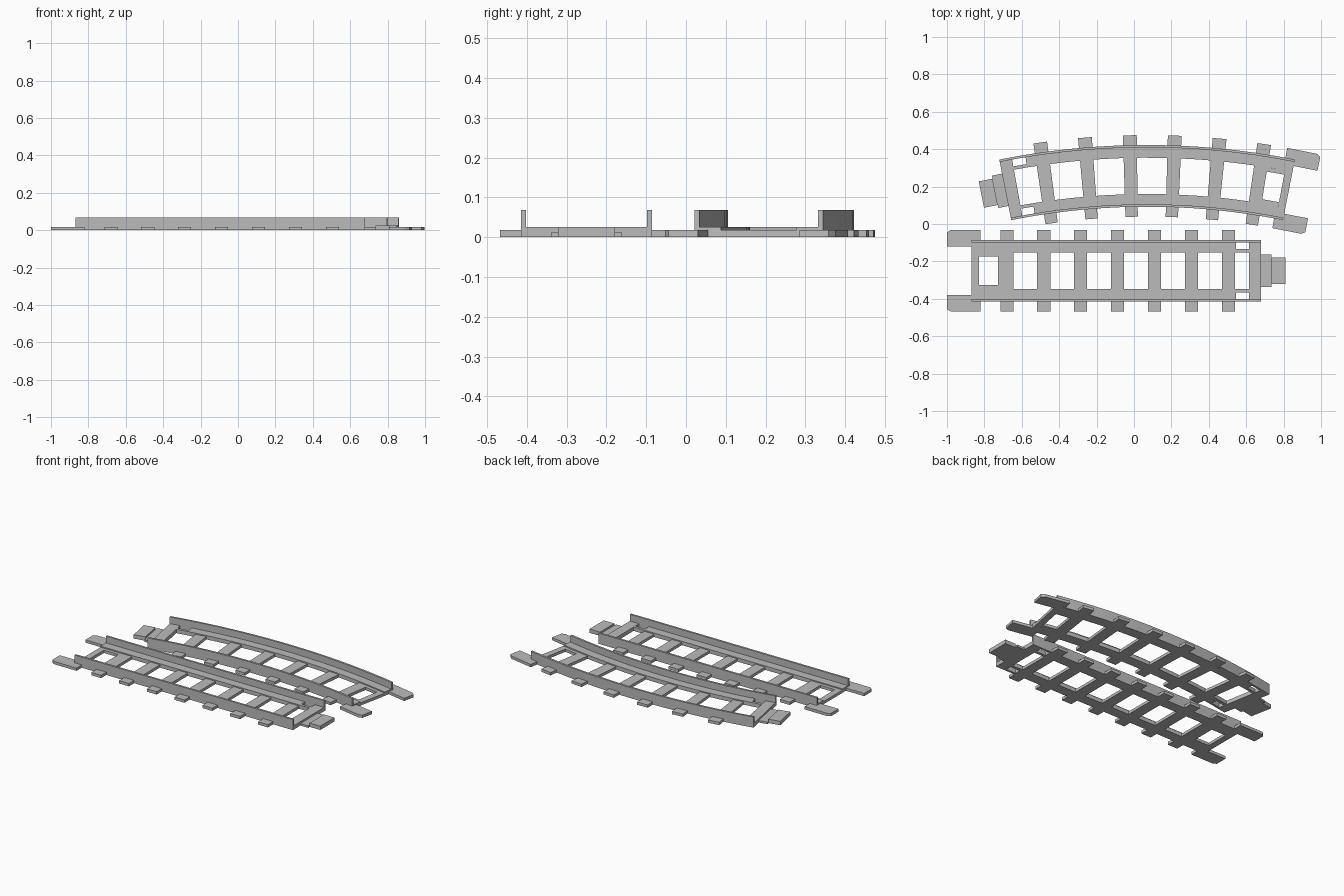
import bpy, bmesh, math

cube = bpy.data.objects.get("Cube")
if cube:
    bpy.data.objects.remove(cube, do_unlink=True)

grey = bpy.data.materials.new("track grey")
grey.use_nodes = True
colour = (0.5, 0.5, 0.5, 1)
grey.diffuse_color = colour
grey.node_tree.nodes["Principled BSDF"].inputs["Base Color"].default_value = colour

BASE, WALL, TIE = 0.025, 0.068, 0.018   # heights
INNER, OUTER, THICK = 0.097, 0.165, 0.013   # rail distances from centre line


def straight_map(u, v):
    return u - 0.87, v - 0.25


RADIUS, HALF = 3.8875, math.radians(11.25)
CURVE_LEN = 2 * HALF * RADIUS


def curved_map(u, v):
    # Follow the arc, then run straight past either end
    on = min(max(u, 0), CURVE_LEN)
    a, extra = HALF - on / RADIUS, u - on
    r = RADIUS + v
    return (0.07 + r * math.sin(a) - extra * math.cos(a),
            -3.63 + r * math.cos(a) + extra * math.sin(a))


def slab(name, outline, z0, z1, place):
    """Extrude an outline in track coordinates, splitting long edges to bend."""
    points = []
    for (u0, v0), (u1, v1) in zip(outline, outline[1:] + outline[:1]):
        n = max(1, round(abs(u1 - u0) / 0.1))
        points += [(u0 + (u1 - u0) * i / n, v0 + (v1 - v0) * i / n) for i in range(n)]
    bm = bmesh.new()
    low = [bm.verts.new((*place(u, v), z0)) for u, v in points]
    high = [bm.verts.new((*place(u, v), z1)) for u, v in points]
    bm.faces.new(low)
    bm.faces.new(high)
    for i in range(len(low)):
        j = (i + 1) % len(low)
        bm.faces.new((low[i], low[j], high[j], high[i]))
    bmesh.ops.recalc_face_normals(bm, faces=bm.faces)
    mesh = bpy.data.meshes.new(name)
    bm.to_mesh(mesh)
    bm.free()
    mesh.materials.append(grey)
    obj = bpy.data.objects.new(name, mesh)
    bpy.context.collection.objects.link(obj)


def box(name, u0, u1, v0, v1, z0, z1, place):
    slab(name, [(u0, v0), (u1, v0), (u1, v1), (u0, v1)], z0, z1, place)


def track(label, length, ties, place):
    for s, side in ((-1, "right"), (1, "left")):
        tag = f"{label}_{side}_"
        # Rail flange, upright wall and the strip beside the socket hole
        box(tag + "rail_flange", 0, length - 0.135, s * INNER, s * (OUTER - THICK), 0, BASE, place)
        box(tag + "rail_wall", 0, length, s * (OUTER - THICK), s * OUTER, 0, WALL, place)
        box(tag + "socket_strip", length - 0.135, length - 0.065,
            s * INNER, s * 0.115, 0, BASE, place)
        # Locking tongue with a chamfered tip, stepping round the rail
        slab(tag + "tongue", [(-0.13, s * 0.13), (0, s * 0.13), (0, s * OUTER),
                              (0.05, s * OUTER), (0.05, s * 0.218), (-0.11, s * 0.218),
                              (-0.13, s * 0.205)], 0, TIE, place)
        # Sides of the windowed end plate
        box(tag + "end_plate_side", 0.04, 0.143, s * 0.075, s * INNER, 0, TIE, place)
    # Crossbeams of both ends
    box(label + "_end_plate_outer", 0, 0.04, -INNER, INNER, 0, TIE, place)
    box(label + "_end_plate_inner", 0.143, ties[0] - 0.035, -INNER, INNER, 0, TIE, place)
    box(label + "_end_beam", length - 0.065, length, THICK - OUTER, OUTER - THICK, 0, BASE, place)
    # Connector
    box(label + "_connector_neck", length, length + 0.055, -0.088, 0.088, 0, 0.013, place)
    box(label + "_connector_block", length + 0.055, length + 0.13, -0.072, 0.072, 0, BASE, place)
    # Sleepers
    for i, u in enumerate(ties):
        box(f"{label}_sleeper_{i + 1}", u - 0.035, u + 0.035, -0.218, 0.218, 0, TIE, place)


track("straight", 1.55, [0.19 + 0.1975 * i for i in range(7)], straight_map)
track("curved", CURVE_LEN, [0.168 + 0.2276 * i for i in range(6)], curved_map)
